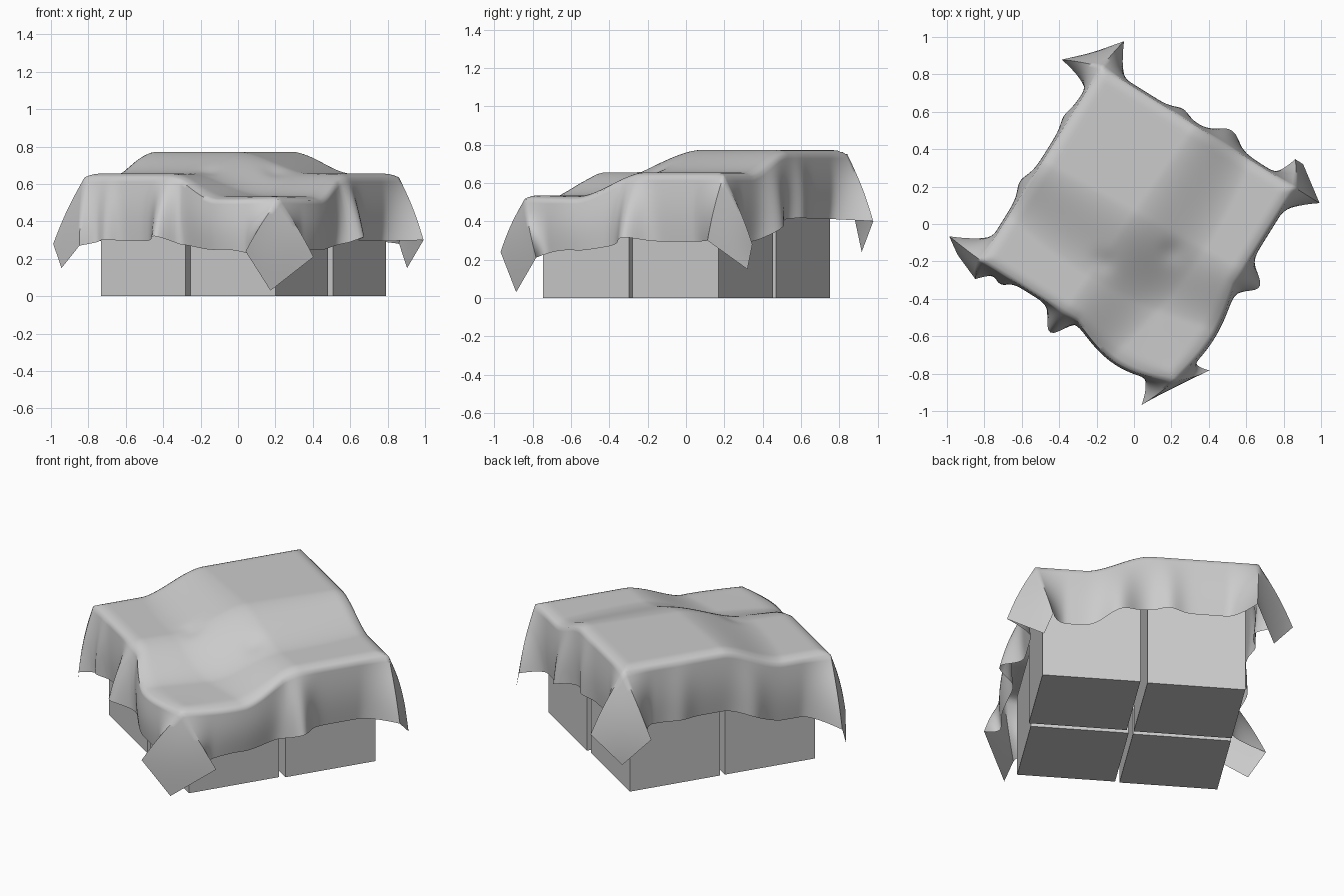
import bpy, bmesh, math
from mathutils import Vector

cube = bpy.data.objects.get("Cube")
if cube:
    bpy.data.objects.remove(cube, do_unlink=True)

TURN = math.radians(-32)
CENTRE = (0.02, 0, 0)
H = 0.61      # half width of the covered top
D = 0.35      # overhang of the sheet

grey = bpy.data.materials.new("plain grey")
grey.use_nodes = True
colour = (0.6, 0.6, 0.6, 1)
grey.diffuse_color = colour
grey.node_tree.nodes["Principled BSDF"].inputs["Base Color"].default_value = colour


def add_object(name, bm):
    mesh = bpy.data.meshes.new(name)
    bm.normal_update()
    bm.to_mesh(mesh)
    bm.free()
    mesh.materials.append(grey)
    obj = bpy.data.objects.new(name, mesh)
    obj.rotation_euler.z = TURN
    obj.location = CENTRE
    bpy.context.collection.objects.link(obj)
    return obj


def clamp(x, low=0.0, high=1.0):
    return max(low, min(high, x))


def ease(x):
    x = clamp(x)
    return 0.7 * x * x * (3 - 2 * x) + 0.3 * x


def bell(x, width):
    return math.exp(-(x / width) ** 2)


# Four boxes of three heights
def add_box(name, u, v, height):
    bm = bmesh.new()
    bmesh.ops.create_cube(bm, size=1)
    for vert in bm.verts:
        co = vert.co
        vert.co = Vector((co.x * 0.535 + u, co.y * 0.53 + v, (co.z + 0.5) * height))
    add_object(name, bm)


add_box("left_box", -0.28, -0.28, 0.60)
add_box("front_box", 0.28, -0.273, 0.49)
add_box("right_box", 0.295, 0.288, 0.60)
add_box("back_box", -0.28, 0.28, 0.72)


# Outward swell of the two edges above the low front box
def front_swell(a, b):
    swell_u = math.sin(math.pi * clamp(-b / H)) * (max(a, 0) / H) ** 4
    swell_v = math.sin(math.pi * clamp(a / H)) * (max(-b, 0) / H) ** 4
    return swell_u, swell_v


# Slope between two boxes, longest near the middle of the sheet
def slope(along, across):
    width = 0.34 + 0.08 * (1 - (across / H) ** 2)
    return ease((along + 0.05 - 0.055 * across) / width)


# Sheet where it lies on the boxes
def top_point(a, b):
    z = 0.772 - 0.117 * (slope(a, b) + slope(-b, -a))
    z -= 0.012 * bell(math.hypot(a + 0.05, b + 0.27), 0.06)
    z -= 0.012 * bell(math.hypot(a - 0.23, b + 0.03), 0.06)
    swell_u, swell_v = front_swell(a, b)
    z -= 0.008 * (swell_u + swell_v)
    # rounded rim
    z -= 0.02 * clamp((max(abs(a), abs(b)) - 0.55) / 0.06) ** 2
    return Vector((a + 0.05 * swell_u, b - 0.08 * swell_v, z))


# Corner flaps: hem ends on the u side and the v side, then the tip
# (offsets from the top corner, with absolute height)
FLAPS = {
    (1, -1): ((0.13, 0.15, 0.21), (-0.08, -0.20, 0.24), (-0.01, -0.06, 0.03)),
    (-1, -1): ((-0.21, 0.02, 0.28), (0.03, -0.10, 0.27), (-0.12, -0.04, 0.15)),
    (1, 1): ((0.155, 0, 0.30), (-0.08, 0.13, 0.28), (-0.03, 0.13, 0.15)),
    (-1, 1): ((-0.20, -0.08, 0.42), (0.03, 0.18, 0.40), (-0.08, 0.04, 0.24)),
}
# Folds on each side: position along the side, outward size, width
FOLDS = {
    (0, 1): ((0.06, 0.12, 0.08),),
    (0, -1): ((-0.14, 0.045, 0.08), (0.28, 0.03, 0.07)),
    (1, 1): ((0.16, 0.08, 0.10), (-0.12, 0.04, 0.07)),
    (1, -1): ((-0.09, 0.13, 0.07), (-0.45, 0.05, 0.05)),
}


def flap_point(su, sv, which):
    off = FLAPS[su, sv][which]
    return Vector((su * H + off[0], sv * H + off[1], off[2]))


def plain_hem(axis, sign, s):
    a, b = (sign * H, s) if axis == 0 else (s, sign * H)
    edge = top_point(a, b)
    hem = edge.copy()
    hem.z -= D - 0.01 - 0.08 * sum(front_swell(a, b))
    return edge, hem


# One side of the skirt, drawn out into the flaps at both ends
def side_point(axis, sign, s, t):
    edge, hem = plain_hem(axis, sign, s)
    for place, size, width in FOLDS[axis, sign]:
        lift = size * bell(s - place, width)
        hem[axis] += sign * lift
        hem.z += 0.2 * lift
    for end in (-1, 1):
        weight = clamp(1 - (H - end * s) / 0.17) ** 1.5
        key = (sign, end) if axis == 0 else (end, sign)
        base = plain_hem(axis, sign, end * H)[1]
        hem += (flap_point(*key, axis) - base) * weight
    point = edge.lerp(hem, t)
    point[axis] += sign * 0.012 * math.sin(math.pi * t)
    return point


def sheet_point(p, q):
    a, b = clamp(p, -H, H), clamp(q, -H, H)
    tp, tq = (abs(p) - H) / D, (abs(q) - H) / D
    su, sv = (1 if p > 0 else -1), (1 if q > 0 else -1)
    over_p, over_q = tp > 0.001, tq > 0.001
    if over_p and over_q:
        u_edge = side_point(0, su, sv * H, tp)
        v_edge = side_point(1, sv, su * H, tq)
        u_end = side_point(0, su, sv * H, 1)
        v_end = side_point(1, sv, su * H, 1)
        corner, tip = top_point(a, b), flap_point(su, sv, 2)
        # patch spanned by the two flap edges and the tip
        far_u = u_end.lerp(tip, tq)
        far_v = v_end.lerp(tip, tp)
        ruled = u_edge * (1 - tq) + far_v * tq + v_edge * (1 - tp) + far_u * tp
        flat = (corner * (1 - tp) + u_end * tp) * (1 - tq)
        flat += (v_end * (1 - tp) + tip * tp) * tq
        return ruled - flat
    if over_p:
        return side_point(0, su, b, tp)
    if over_q:
        return side_point(1, sv, a, tq)
    return top_point(a, b)


# Draped sheet on a regular grid with lines along the top edges
CORE, SKIRT = 70, 14
steps = [-H - D + D * i / SKIRT for i in range(SKIRT)]
steps += [-H + 2 * H * i / CORE for i in range(CORE)]
steps += [H + D * i / SKIRT for i in range(SKIRT + 1)]
bm = bmesh.new()
rows = [[bm.verts.new(sheet_point(p, q)) for p in steps] for q in steps]
for low, high in zip(rows, rows[1:]):
    for i in range(len(steps) - 1):
        bm.faces.new((low[i], low[i + 1], high[i + 1], high[i]))
sheet = add_object("draped_sheet", bm)

bpy.ops.object.select_all(action='DESELECT')
sheet.select_set(True)
bpy.context.view_layer.objects.active = sheet
bpy.ops.object.shade_smooth_by_angle(angle=math.radians(60))
